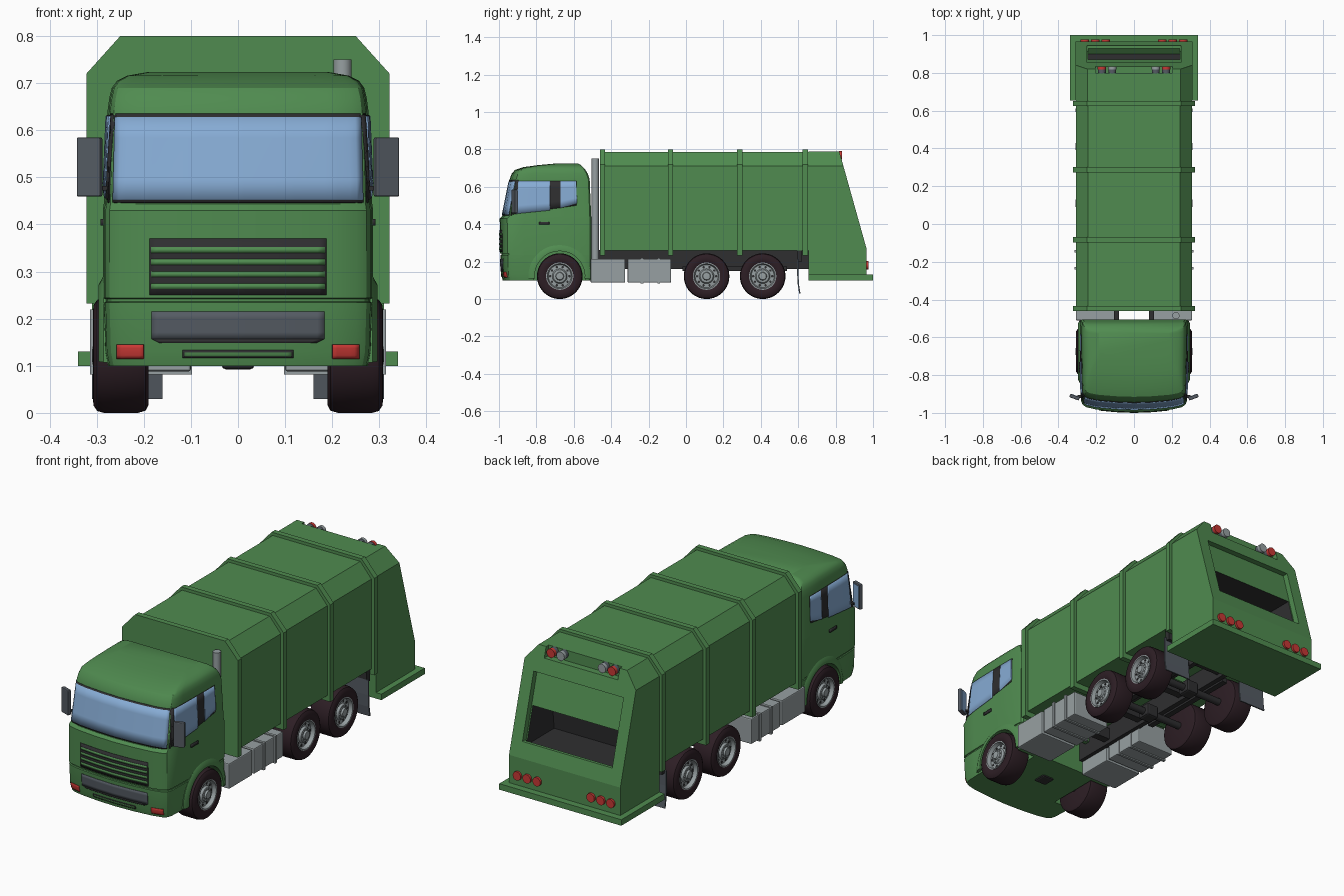
import bpy, bmesh, math
from mathutils import Vector, Matrix
from mathutils.bvhtree import BVHTree

if "Cube" in bpy.data.objects:
    bpy.data.objects.remove(bpy.data.objects["Cube"])

def material(name, r, g, b):
    m = bpy.data.materials.new(name)
    m.diffuse_color = (r, g, b, 1)
    m.use_nodes = True
    m.node_tree.nodes["Principled BSDF"].inputs["Base Color"].default_value = m.diffuse_color
    return m

GREEN = material("body green", .08, .26, .08)
GLASS = material("glass blue", .24, .41, .66)
GREY = material("light grey", .31, .35, .36)
STEEL = material("dark grey", .09, .105, .125)
BLACK = material("near black", .028, .028, .03)
TYRE = material("tyre brown black", .026, .013, .018)
RED = material("lamp red", .58, .04, .035)

def finish(name, bm, mat, smooth=None, recalc=True):
    if recalc:
        bmesh.ops.recalc_face_normals(bm, faces=bm.faces[:])
    me = bpy.data.meshes.new(name)
    bm.to_mesh(me)
    bm.free()
    me.materials.append(mat)
    if smooth:
        me.shade_smooth()
        me.set_sharp_from_angle(angle=math.radians(smooth))
    ob = bpy.data.objects.new(name, me)
    bpy.context.collection.objects.link(ob)
    return ob

def box(name, lo, hi, mat, bevel=0):
    bm = bmesh.new()
    size = [abs(b - a) for a, b in zip(lo, hi)]
    mid = [(a + b) / 2 for a, b in zip(lo, hi)]
    bmesh.ops.create_cube(bm, size=1, matrix=Matrix.Translation(mid) @ Matrix.Diagonal((*size, 1)))
    if bevel:
        bmesh.ops.bevel(bm, geom=bm.edges[:], offset=bevel, segments=2, affect='EDGES', profile=.5)
    return finish(name, bm, mat)

def cyl(name, c, r, depth, axis, mat, n=24):
    bm = bmesh.new()
    rot = {'X': Matrix.Rotation(math.pi / 2, 4, 'Y'), 'Y': Matrix.Rotation(math.pi / 2, 4, 'X'), 'Z': Matrix()}[axis]
    bmesh.ops.create_cone(bm, cap_ends=True, segments=n, radius1=r, radius2=r, depth=depth,
                          matrix=Matrix.Translation(c) @ rot)
    return finish(name, bm, mat, 40)

def loft(name, rings, mat, smooth=None, cap=True, close=False):
    bm = bmesh.new()
    vs = [[bm.verts.new(p) for p in ring] for ring in rings]
    n = len(vs[0])
    pairs = list(zip(vs, vs[1:])) + ([(vs[-1], vs[0])] if close else [])
    for a, b in pairs:
        for i in range(n):
            bm.faces.new((a[i], a[(i + 1) % n], b[(i + 1) % n], b[i]))
    if cap:
        bm.faces.new(vs[0])
        bm.faces.new(vs[-1])
    return finish(name, bm, mat, smooth)

def prism_x(name, pts, hw, mat):
    return loft(name, [[(x, y, z) for y, z in pts] for x in (-hw, hw)], mat)

def prism_y(name, pts, y0, y1, mat):
    return loft(name, [[(x, y, z) for x, z in pts] for y in (y0, y1)], mat)

def lathe(name, prof, y, z, s, mat, n=40):
    rings = [[(s * x, y + r * math.cos(2 * math.pi * i / n), z + r * math.sin(2 * math.pi * i / n))
              for i in range(n)] for r, x in prof]
    return loft(name, rings, mat, 35)

def cut(ob, cutters):
    for c in cutters:
        m = ob.modifiers.new("cut", 'BOOLEAN')
        m.operation, m.solver, m.object = 'DIFFERENCE', 'EXACT', c
    dg = bpy.context.evaluated_depsgraph_get()
    me = bpy.data.meshes.new_from_object(ob.evaluated_get(dg))
    ob.modifiers.clear()
    ob.data = me
    for c in cutters:
        bpy.data.objects.remove(c)

# Cab: stacked rounded outlines (z, front y, back y, half width)
levels = [(.10, -.98, -.51, .278), (.13, -.988, -.507, .284), (.234, -.993, -.505, .287),
          (.236, -.987, -.505, .283), (.242, -.987, -.505, .283), (.244, -.994, -.505, .287),
          (.43, -.996, -.505, .287), (.443, -.982, -.507, .285), (.64, -.943, -.515, .277),
          (.67, -.932, -.525, .273), (.69, -.915, -.537, .268), (.705, -.87, -.55, .257),
          (.716, -.79, -.562, .235), (.724, -.70, -.575, .19)]
half = [(0, 0, 0), (.35, 0, .004), (.7, 0, .014), (.88, 0, .026), (.95, 0, .04), (.98, 0, .062),
        (.99, 0, .13), (1, 0, .31), (1, 1, .03), (.985, 1, .008), (.95, 1, 0)]
rings = []
for z, yf, yb, hw in levels:
    k = (yb - yf) / .49
    side = [(f * hw, (yb - d * k) if back else (yf + d * k), z) for f, back, d in half]
    rings.append(side + [(-x, y, z) for x, y, z in reversed(side[1:])])
cab = loft("cab", rings, GREEN)
WY, WZ = (-.675, .11, .41), .122
cut(cab, [cyl("arch_cutter", (s * .30, WY[0], WZ), .138, .24, 'X', GREEN, 48) for s in (1, -1)])
cab.data.shade_smooth()
cab.data.set_sharp_from_angle(angle=math.radians(28))
bpy.context.view_layer.update()
tree = BVHTree.FromObject(cab, bpy.context.evaluated_depsgraph_get())

def patch(name, quad, mat, off=.003, s=0, nu=24, nv=4):
    """Thin plate laid on the cab: s=0 on the front (x, z), s=+-1 on a side (y, z)."""
    bm = bmesh.new()
    a, b, c, d = [Vector(q) for q in quad]
    grid = []
    for j in range(nv + 1):
        row = []
        for i in range(nu + 1):
            p = a.lerp(b, i / nu).lerp(d.lerp(c, i / nu), j / nv)
            o, dr = ((2 * s, p.x, p.y), (-s, 0, 0)) if s else ((p.x, -2, p.y), (0, 1, 0))
            co, no, _, _ = tree.ray_cast(Vector(o), Vector(dr))
            row.append(bm.verts.new(co + no * off))
        grid.append(row)
    for j in range(nv):
        for i in range(nu):
            f = [grid[j][i], grid[j][i + 1], grid[j + 1][i + 1], grid[j + 1][i]]
            bm.faces.new(f[::-1] if s < 0 else f)
    ob = finish(name, bm, mat, 40, recalc=False)
    m = ob.modifiers.new("thickness", 'SOLIDIFY')
    m.thickness, m.offset = off + .001, -1

def rect(x0, z0, x1, z1):
    return [(x0, z0), (x1, z0), (x1, z1), (x0, z1)]

# Windscreen, grille, bumper details
patch("windscreen_frame", [(-.275, .446), (.275, .446), (.269, .635), (-.269, .635)], BLACK, .002, nu=40)
patch("windscreen", [(-.264, .452), (.264, .452), (.26, .627), (-.26, .627)], GLASS, .004, nu=40)
patch("grille_back", rect(-.188, .25, .188, .37), BLACK, .002)
for i in range(4):
    z = .346 - i * .0257
    patch(f"grille_bar_{i}", rect(-.184, z - .006, .184, z + .006), GREEN, .005, nv=1)
patch("bumper_plate", rect(-.183, .157, .183, .215), STEEL, .003)
patch("bumper_recess", [(-.165, .148), (.165, .148), (.183, .157), (-.183, .157)], BLACK, .002, nv=1)
patch("bumper_slot", rect(-.118, .117, .118, .133), BLACK, .002)
patch("bumper_slot_fill", rect(-.113, .121, .113, .129), GREEN, .003)
for s in (1, -1):
    t = "right" if s > 0 else "left"
    patch(f"headlamp_{t}", rect(*sorted((s * .2, s * .256))[:1], .116, max(s * .2, s * .256), .145), RED, .004, nu=6)
    # Side windows, handle
    patch(f"side_window_frame_{t}", [(-.928, .452), (-.585, .50), (-.585, .632), (-.912, .632)], BLACK, .002, s)
    patch(f"front_side_window_{t}", [(-.908, .456), (-.727, .474), (-.727, .63), (-.895, .63)], GLASS, .004, s)
    patch(f"rear_side_window_{t}", [(-.672, .486), (-.582, .512), (-.588, .63), (-.672, .63)], GLASS, .004, s)
    patch(f"door_handle_{t}", rect(-.785, .398, -.73, .412), BLACK, .006, s, 4, 2)
    # Mirror with arm
    spin = Matrix.Translation((s * .315, -.917, .522)) @ Matrix.Rotation(s * .35, 4, 'Z')
    for nm, lo, hi, m in (("mirror", (-.027, -.009, -.063), (.027, .009, .063), STEEL),
                          ("mirror_glass", (-.022, .008, -.055), (.022, .011, .055), GLASS)):
        box(f"{nm}_{t}", lo, hi, m, .004 if m is STEEL else 0).matrix_world = spin
    box(f"mirror_arm_{t}", (s * .26, -.92, .472), (s * .30, -.905, .482), BLACK)
    # Wheel arch flare
    arc = [math.radians(-5 + 190 * i / 24) for i in range(25)]
    loft(f"arch_flare_{t}", [[(s * x, WY[0] + r * math.cos(a), WZ + r * math.sin(a))
         for r, x in ((.134, .24), (.134, .295), (.15, .296), (.168, .286), (.168, .24))] for a in arc], GREEN, 35)

# Wheels
for n, y in enumerate(WY):
    for s in (1, -1):
        t = f"{n}_{'right' if s > 0 else 'left'}"
        lathe(f"tyre_{t}", [(.068, .28), (.072, .302), (.085, .308), (.106, .307), (.118, .299), (.122, .285),
                            (.122, .212), (.117, .196), (.105, .19), (.02, .19)], y, WZ, s, TYRE)
        lathe(f"rim_{t}", [(.073, .27), (.073, .305), (.067, .305), (.061, .286), (.04, .288), (.034, .298),
                           (.022, .30), (.019, .309), (.006, .31)], y, WZ, s, GREY)
        for i in range(10):
            a = math.tau * i / 10
            cyl(f"rim_hole_{t}_{i}", (s * .286, y + .051 * math.cos(a), WZ + .051 * math.sin(a)), .0065, .006, 'X', BLACK, 10)
            cyl(f"wheel_nut_{t}_{i}", (s * .299, y + .029 * math.cos(a), WZ + .029 * math.sin(a)), .004, .008, 'X', GREY, 6)
    cyl(f"axle_{n}", (0, y, WZ), .018, .40, 'X', BLACK, 16)
    box(f"axle_housing_{n}", (-.035, y - .035, WZ - .03), (.035, y + .035, WZ + .035), BLACK, .01)

# Chassis, side boxes, mudflaps
for s in (1, -1):
    t = "right" if s > 0 else "left"
    box(f"chassis_rail_{t}", (s * .08, -.52, .16), (s * .105, .66, .262), BLACK)
    box(f"leaf_spring_{t}", (s * .105, -.02, .15), (s * .135, .54, .175), BLACK)
    box(f"side_locker_{t}", (s * .1, -.51, .088), (s * .308, -.325, .215), GREY, .005)
    box(f"fuel_tank_{t}", (s * .1, -.312, .088), (s * .308, -.08, .215), GREY, .005)
    for i, y in enumerate((-.235, -.145)):
        box(f"tank_strap_{t}_{i}", (s * .098, y - .007, .082), (s * .314, y + .007, .22), GREY)
    loft(f"mudflap_{t}", [[(s * x, y + d, z) for x, d in ((.16, 0), (.31, 0), (.31, .007), (.16, .007))]
         for y, z in ((.605, .03), (.597, .08), (.594, .14), (.594, .215))], STEEL)
    box(f"mudflap_bracket_{t}", (s * .1, .594, .2), (s * .3, .62, .262), BLACK)
for i, y in enumerate((-.3, -.05, .26, .55)):
    box(f"cross_member_{i}", (-.09, y - .02, .18), (.09, y + .02, .24), BLACK)
cyl("exhaust_stack", (.222, -.485, .47), .019, .56, 'Z', GREY)

# Refuse body with ribs
def section(hw, z0, zs, zt, tw):
    return [(-hw, z0), (hw, z0), (hw, zs), (tw, zt), (-tw, zt), (-hw, zs)]

prism_y("refuse_body", section(.306, .26, .712, .785, .244), -.455, .66, GREEN)
for i, y in enumerate((-.447, -.083, .287, .638)):
    prism_y(f"body_rib_{i}", section(.322, .232, .72, .80, .25), y - .014, y + .014, GREEN)

# Tailgate with lamp notch, recessed opening and dark hopper
gate = prism_x("tailgate", [(.655, .788), (.82, .788), (.965, .27), (.965, .11), (.655, .11)], .31, GREEN)
corners = [loft(f"corner_cutter_{s}", [[(s * x, y, z) for x, z in ((.246, .788), (.24, .9), (.4, .9), (.4, .606))]
           for y in (.5, 1.1)], GREEN) for s in (1, -1)]
cut(gate, corners + [
    box("notch_cutter", (-.205, .80, .735), (.205, 1, .9), GREEN),
    prism_x("recess_cutter", [(1.1, .665), (.825, .665), (.913, .345), (1.1, .345)], .25, GREEN),
    prism_x("hopper_cutter", [(.93, .50), (.72, .50), (.70, .32), (.90, .32), (.94, .355)], .244, GREEN)])
gate.data.materials.append(BLACK)
for f in gate.data.polygons:
    c = f.center
    if .69 < c.y < .91 and .29 < c.z < .51 and abs(c.x) < .247 and f.area > .0005 and not (f.normal.y > .8 and c.y > .85):
        f.material_index = 1
box("rear_step", (-.34, .655, .10), (.34, 1.0, .13), GREEN)

# Rear lamps
for s in (1, -1):
    t = "right" if s > 0 else "left"
    for i, x in enumerate((.15, .205, .26)):
        cyl(f"tail_lamp_{t}_{i}", (s * x, .969, .18), .022, .014, 'Y', RED)
    for nm, x, m in (("red", .17, RED), ("grey", .115, GREY)):
        cyl(f"top_lamp_{nm}_{t}", (s * x, .827, .768), .022, .016, 'Y', m)
        cyl(f"top_lamp_case_{nm}_{t}", (s * x, .809, .768), .021, .022, 'Y', STEEL)
